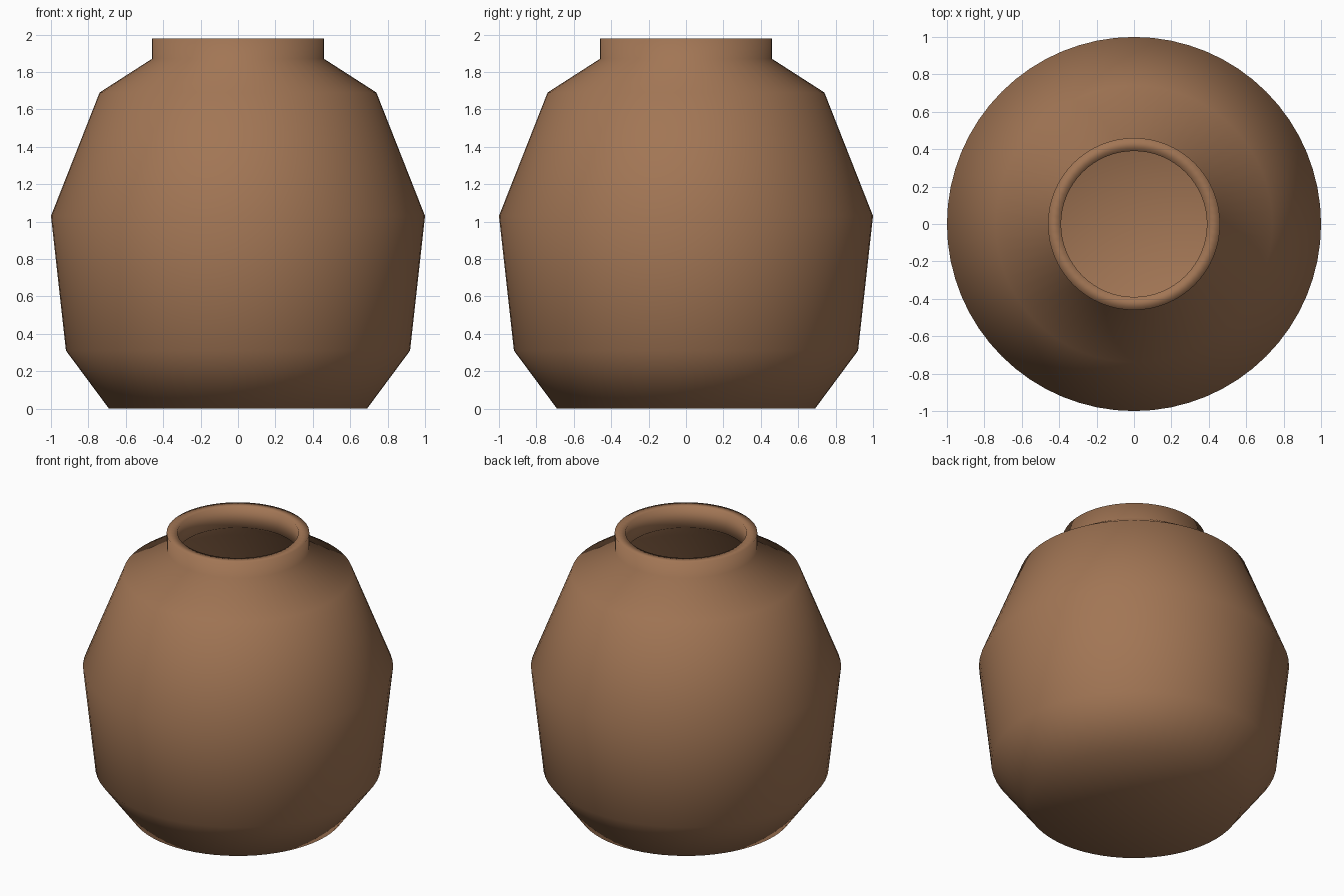
import bpy, bmesh, math

if "Cube" in bpy.data.objects:
    bpy.data.objects.remove(bpy.data.objects["Cube"])

SEGMENTS = 64

# closed wall profile (radius, height): outside going up, then inside going down
outer = [(0, 0), (0.69, 0), (0.92, 0.31), (1.0, 1.03), (0.74, 1.69), (0.46, 1.87), (0.46, 1.98)]
inner = [(0.39, 1.98), (0.39, 1.832), (0.684, 1.643), (0.928, 1.021), (0.852, 0.336), (0.655, 0.07), (0, 0.07)]
profile = outer + inner

# clay pot: spin the profile around z
bm = bmesh.new()
verts = [bm.verts.new((r, 0, z)) for r, z in profile]
edges = [bm.edges.new(pair) for pair in zip(verts, verts[1:])]
bmesh.ops.spin(bm, geom=verts + edges, cent=(0, 0, 0), axis=(0, 0, 1),
               angle=math.tau, steps=SEGMENTS, use_merge=False)
bmesh.ops.remove_doubles(bm, verts=bm.verts, dist=0.0005)
bmesh.ops.recalc_face_normals(bm, faces=bm.faces)
for face in bm.faces:
    face.smooth = True

mesh = bpy.data.meshes.new("clay_pot")
bm.to_mesh(mesh)
bm.free()
pot = bpy.data.objects.new("clay_pot", mesh)
bpy.context.collection.objects.link(pot)

# fired clay colour
clay = bpy.data.materials.new("clay")
clay.diffuse_color = (0.36, 0.18, 0.09, 1)
clay.use_nodes = True
clay.node_tree.nodes["Principled BSDF"].inputs["Base Color"].default_value = clay.diffuse_color
mesh.materials.append(clay)
